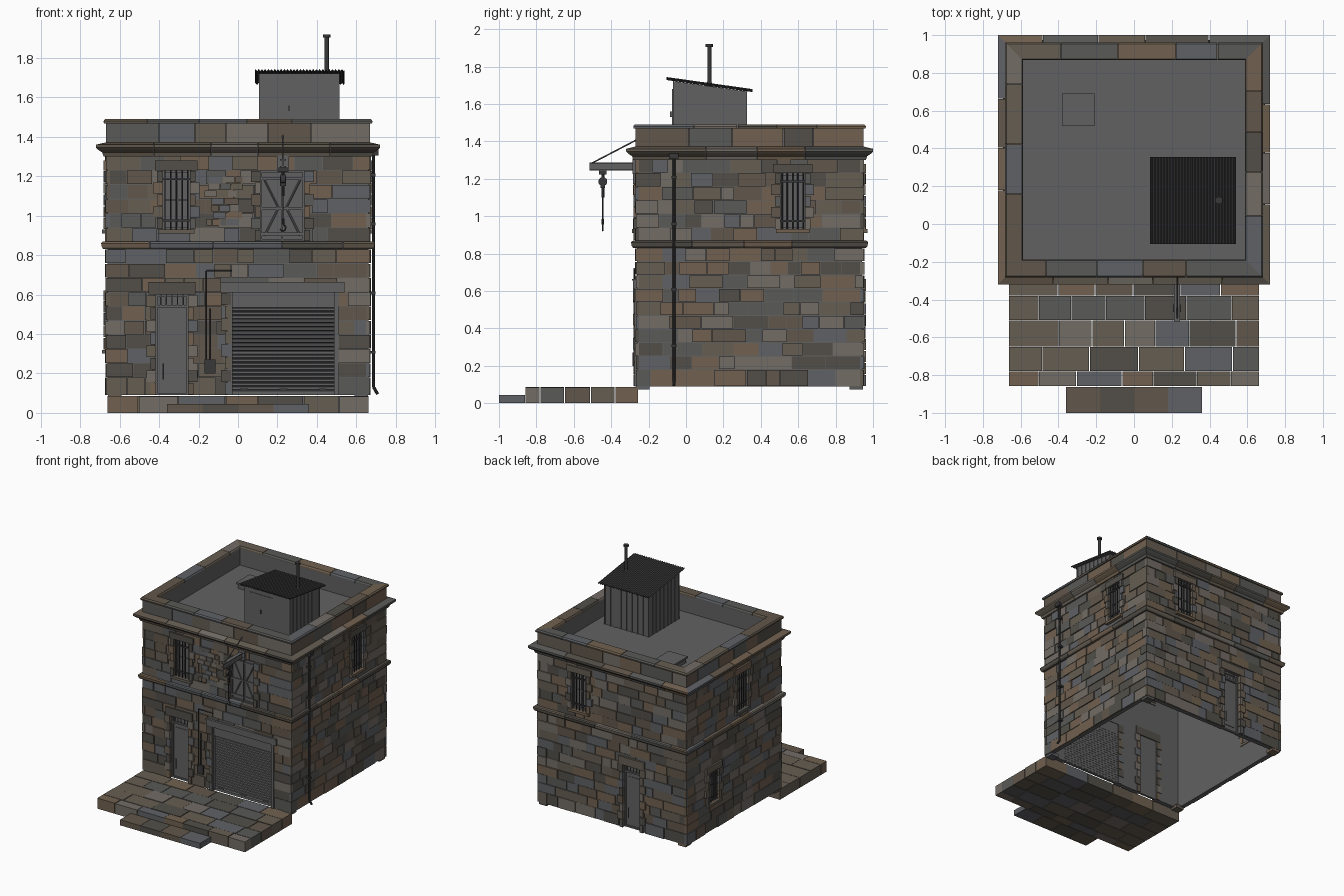
import bpy, bmesh, math, random
from mathutils import Matrix, Vector

if "Cube" in bpy.data.objects:
    bpy.data.objects.remove(bpy.data.objects["Cube"])

random.seed(7)
R = random.uniform

def mat(name, c):
    m = bpy.data.materials.new(name)
    m.diffuse_color = (*c, 1)
    m.use_nodes = True
    m.node_tree.nodes["Principled BSDF"].inputs["Base Color"].default_value = m.diffuse_color
    return m

STONE = [mat("stone_%d" % i, c) for i, c in enumerate([
    (.13, .11, .085), (.10, .10, .095), (.165, .12, .08), (.085, .078, .065),
    (.115, .12, .13), (.17, .15, .13), (.12, .095, .07)])]
GREY = [mat("grey_metal", (.12, .12, .12))]
DARK = [mat("dark_iron", (.04, .04, .04))]
I = Matrix.Identity(4)

def box(bm, x0, x1, y0, y1, z0, z1, M=I, mi=0):
    T = Matrix.Translation(((x0 + x1) / 2, (y0 + y1) / 2, (z0 + z1) / 2))
    S = Matrix.Diagonal((x1 - x0, y1 - y0, z1 - z0, 1))
    vs = bmesh.ops.create_cube(bm, size=1, matrix=M @ T @ S)["verts"]
    for f in vs[0].link_faces[:] + vs[-1].link_faces[:] + vs[2].link_faces[:] + vs[5].link_faces[:]:
        f.material_index = mi

def rod(bm, a, b, r, M=I, n=8, r2=None):
    a, b = M @ Vector(a), M @ Vector(b)
    d = b - a
    T = Matrix.Translation((a + b) / 2) @ d.to_track_quat('Z', 'Y').to_matrix().to_4x4()
    bmesh.ops.create_cone(bm, cap_ends=True, segments=n, radius1=r, radius2=r if r2 is None else r2,
                          depth=d.length, matrix=T)

def finish(bm, name, mats):
    bmesh.ops.recalc_face_normals(bm, faces=bm.faces[:])
    me = bpy.data.meshes.new(name)
    bm.to_mesh(me)
    bm.free()
    for m in mats:
        me.materials.append(m)
    ob = bpy.data.objects.new(name, me)
    bpy.context.collection.objects.link(ob)
    return ob

def tint():
    return random.randrange(len(STONE))

def carve(r, holes):
    """Rectangle minus rectangles; rectangles are (u0, u1, z0, z1)."""
    rects = [r]
    for h in holes:
        out = []
        for a, b, c, d in rects:
            if h[0] >= b or h[1] <= a or h[2] >= d or h[3] <= c:
                out.append((a, b, c, d))
                continue
            m0, m1 = max(a, h[0]), min(b, h[1])
            out += [(a, m0, c, d), (m1, b, c, d), (m0, m1, c, h[2]), (m0, m1, h[3], d)]
        rects = [q for q in out if q[1] - q[0] > .004 and q[3] - q[2] > .004]
    return rects

def cuts(a, b, lo, hi):
    xs = [a]
    while b - xs[-1] > hi * 1.2:
        xs.append(xs[-1] + R(lo, hi))
    return list(zip(xs, xs[1:] + [b]))

# Wall frames: local x along the wall, local -y outwards
HALF = {"front": .67, "right": .61, "back": .67, "left": .61}
CEN = {"front": (0, -.27), "right": (.67, .34), "back": (0, .95), "left": (-.67, .34)}
FR = {k: Matrix.Translation((*CEN[k], 0)) @ Matrix.Rotation(i * math.pi / 2, 4, 'Z')
      for i, k in enumerate(HALF)}
OPEN = {
    "front": [("door", -.42, -.25, .09, .60), ("shutter", -.04, .50, .09, .61),
              ("window", -.385, -.24, .93, 1.23), ("loading", .11, .34, .87, 1.23)],
    "right": [("window", .16, .30, .93, 1.23)],
    "back": [("window", -.365, -.22, .93, 1.23), ("door", .10, .26, .09, .60)],
    "left": [("window", .03, .17, .93, 1.23), ("window", -.33, -.20, .32, .57)]}
COURSES = [(.09, .18)] + [(.18 + i * .0722, .18 + (i + 1) * .0722) for i in range(9)] + \
          [(.865 + i * .0733, .865 + (i + 1) * .0733) for i in range(6)]

def surround(bm, M, kind, u0, u1, z0, z1):
    # toothed jamb stones, lintel and sill
    n = max(3, round((z1 - z0) / .065))
    h = (z1 - z0) / n
    for i in range(n):
        w = .045 if i % 2 else .025
        for a, b in ((u0 - w, u0 + .004), (u1 - .004, u1 + w)):
            if kind != "shutter" or b < u1:
                box(bm, a, b, -R(.009, .013), .045, z0 + i * h + .002, z0 + (i + 1) * h - .002, M, tint())
    if kind in ("door", "window"):
        box(bm, u0 - .035, u1 + .035, -.012, .045, z1, z1 + (.065 if kind == "door" else .05), M, tint())
    if kind == "window":
        box(bm, u0 - .02, u1 + .02, -.02, .045, z0 - .02, z0, M, tint())

def filling(k, i, M, kind, u0, u1, z0, z1):
    bm, um = bmesh.new(), (u0 + u1) / 2
    box(bm, u0, u1, .03, .036, z0, z1, M)
    if kind != "shutter":
        for a, b, c, d in ((u0, u0 + .012, z0, z1), (u1 - .012, u1, z0, z1),
                           (u0, u1, z1 - .012, z1), (u0, u1, z0, z0 + .012)):
            box(bm, a, b, .018, .034, c, d, M)
    if kind == "window":
        # sashes and security bars
        box(bm, um - .005, um + .005, .022, .032, z0, z1, M)
        box(bm, u0, u1, .022, .032, (z0 + z1) / 2 - .005, (z0 + z1) / 2 + .005, M)
        bars = bmesh.new()
        for j in range(5):
            u = u0 + (u1 - u0) * (j + .5) / 5
            rod(bars, (u, .004, z0), (u, .004, z1), .004, M, 6)
        for f in (.15, .85):
            z = z0 + (z1 - z0) * f
            box(bars, u0, u1, 0, .008, z - .005, z + .005, M)
        finish(bars, f"{k}_window_bars_{i}", DARK)
    elif kind == "door":
        box(bm, u0, u1, .016, .034, z1 - .065, z1 - .053, M)
        for j in range(5):
            u = u0 + (u1 - u0) * (j + 1) / 6
            rod(bm, (u, .02, z1 - .055), (u, .02, z1), .004, M, 6)
        rod(bm, (u0 + .04, .015, z0 + .08), (u0 + .04, .015, z0 + .16), .004, M, 6)
        box(bm, u0 + .03, u1 - .03, .026, .034, z0 + .05, z1 - .1, M)
    elif kind == "shutter":
        # slatted roller shutter with guides and steel lintel
        for j in range(22):
            z = z0 + .015 + j * .02
            rod(bm, (u0, .028, z), (u1, .028, z), .0105, M, 6)
        box(bm, u0, u1, .015, .036, z0, z0 + .02, M)
        box(bm, u0, u1, .004, .036, z1 - .075, z1, M)
        for a in (u0 - .012, u1 - .012):
            box(bm, a, a + .024, -.006, .036, z0, z1, M)
        box(bm, u0 - .05, u1 + .04, -.014, .036, z1, z1 + .045, M)
        box(bm, u0 - .05, u1 + .04, -.018, .036, z1 + .045, z1 + .055, M)
        for u in (u0 + .07, um, u1 - .07):
            box(bm, u - .02, u + .02, .008, .02, z0 + .025, z0 + .033, M)
    else:
        # braced double loading doors
        box(bm, um - .004, um + .004, .016, .034, z0, z1, M)
        for z in (z0 + .03, z0 + .16, z1 - .05):
            box(bm, u0, u1, .022, .034, z, z + .014, M)
        for s in (-1, 1):
            rod(bm, (um + s * .09, .026, z0 + .03), (um + s * .02, .026, z0 + .17), .005, M, 6)
            rod(bm, (um + s * .09, .026, z1 - .05), (um + s * .02, .026, z0 + .17), .005, M, 6)
    finish(bm, f"{k}_{kind}_{i}", GREY)

for k, M in FR.items():
    H, holes = HALF[k], [o[1:] for o in OPEN[k]]
    # backing wall
    bm = bmesh.new()
    for a, b, c, d in carve((-H + .01, H - .01, .09, 1.36), holes):
        box(bm, a, b, .008, .04, c, d, M)
    finish(bm, k + "_backing_wall", GREY)
    # coursed stones
    bm = bmesh.new()
    for z0, z1 in COURSES:
        for a, b in cuts(-H, H, .07, .19):
            mi, out = tint(), R(-.005, .004)
            for q in carve((a + .0015, b - .0015, z0 + .0015, z1 - .0015), holes):
                box(bm, q[0], q[1], -out, .02, q[2], q[3], M, mi)
    if k == "front":
        # rough blocked-up patch
        for r in range(7):
            for a, b in cuts(-.17 + R(0, .05), .03 - R(0, .05), .03, .07):
                box(bm, a, b - .003, -R(.004, .012), .02, .95 + r * .036, .983 + r * .036, M, tint())
    finish(bm, k + "_wall_stones", STONE)
    bm = bmesh.new()
    for i, (kind, *o) in enumerate(OPEN[k]):
        surround(bm, M, kind, *o)
        filling(k, i, M, kind, *o)
    finish(bm, k + "_opening_surrounds", STONE)

def band(name, prof, lo, hi, mats):
    """Closed (outset, z) profile run round the building as mitred stones."""
    bm = bmesh.new()
    for k, M in FR.items():
        H = HALF[k]
        for a, b in cuts(-H, H, lo, hi):
            mi = random.randrange(len(mats))
            ends = []
            for u, s in ((a, .0015), (b, -.0015)):
                ends.append([bm.verts.new(M @ Vector((math.copysign(H + d, u) if abs(u) == H else u + s, -d, z)))
                             for d, z in prof])
            n = len(prof)
            fs = [bm.faces.new(ends[0]), bm.faces.new(ends[1][::-1])]
            fs += [bm.faces.new((ends[0][i], ends[1][i], ends[1][(i + 1) % n], ends[0][(i + 1) % n])) for i in range(n)]
            for f in fs:
                f.material_index = mi
    finish(bm, name, mats)

band("string_course", [(-.02, .83), (.012, .83), (.02, .84), (.024, .86), (.018, .868), (-.02, .872)], .2, .36, STONE)
band("cornice", [(-.03, 1.30), (.012, 1.30), (.018, 1.32), (.04, 1.335), (.05, 1.345), (.05, 1.36), (0, 1.372), (-.03, 1.372)], .22, .38, STONE)
band("parapet", [(-.07, 1.36), (0, 1.36), (0, 1.47), (-.07, 1.47)], .14, .3, STONE)
band("parapet_coping", [(-.082, 1.468), (.01, 1.468), (.012, 1.48), (.004, 1.49), (-.076, 1.49), (-.082, 1.48)], .2, .36, STONE)
band("parapet_lining", [(-.078, 1.3), (-.068, 1.3), (-.068, 1.467), (-.078, 1.467)], 2, 3, GREY)

# roof deck and hatch
bm = bmesh.new()
box(bm, -.62, .62, -.22, .90, 1.31, 1.335)
finish(bm, "roof_deck", GREY)
bm = bmesh.new()
box(bm, -.37, -.22, .53, .68, 1.33, 1.37)
box(bm, -.38, -.21, .52, .69, 1.37, 1.385)
finish(bm, "roof_hatch", GREY)

# forecourt paving and step
bm = bmesh.new()
ys = [-.86, -.78, -.65, -.51, -.38, -.255]
for y0, y1 in zip(ys, ys[1:]):
    for a, b in cuts(-.665, .665, .15, .27):
        box(bm, a + .002, b - .002, y0 + .002, y1 - .002, 0, R(.083, .087), mi=tint())
finish(bm, "forecourt_paving", STONE)
bm = bmesh.new()
for i in range(4):
    x = -.36 + i * .18
    box(bm, x + .001, x + .179, -1, -.862, 0, .045, mi=tint())
finish(bm, "entry_step", STONE)
bm = bmesh.new()
for x in (-.66, .59):
    for y in (-.265, .875):
        box(bm, x, x + .07, y, y + .07, .072, .1, mi=tint())
finish(bm, "corner_feet", STONE)

# rooftop shed with sloped top and ribbed cladding
top = lambda y: 1.722 - (y + .07) * .14
bm = bmesh.new()
box(bm, .11, .51, -.07, .32, 1.33, 1.7)
for v in bm.verts:
    if v.co.z > 1.5:
        v.co.z = top(v.co.y)
for i in range(9):
    t = i / 8
    x, y = .115 + t * .39, -.065 + t * .38
    box(bm, x - .005, x + .005, .318, .326, 1.33, top(.32))
    for s in (.106, .508):
        box(bm, s, s + .006, y - .005, y + .005, 1.33, top(y) - .001)
box(bm, .16, .36, -.074, -.068, 1.34, 1.68)
box(bm, .255, .262, -.085, -.07, 1.53, 1.56)
finish(bm, "roof_shed", GREY)

# corrugated shed roof
bm = bmesh.new()
N, rows = 112, []
for y in (-.105, .355):
    for dz in (0, .006):
        rows.append([bm.verts.new((.085 + .455 * i / N, y, top(y) + .006 + dz + .005 * math.sin(i * math.pi / 2)))
                     for i in range(N + 1)])
for p, q in ((0, 2), (1, 3), (0, 1), (2, 3)):
    for i in range(N):
        bm.faces.new((rows[p][i], rows[p][i + 1], rows[q][i + 1], rows[q][i]))
finish(bm, "corrugated_roof", DARK)
bm = bmesh.new()
rod(bm, (.45, .125, 1.66), (.45, .125, 1.91), .011, n=12)
rod(bm, (.45, .125, 1.905), (.45, .125, 1.92), .02, n=12)
rod(bm, (.45, .125, 1.69), (.45, .125, 1.72), .022, n=12, r2=.011)
finish(bm, "flue_pipe", DARK)

# hoist beam with stay, trolley, pulley block and hook
X = .228
bm = bmesh.new()
for z in (1.245, 1.28):
    box(bm, X - .015, X + .015, -.515, -.25, z, z + .007)
box(bm, X - .004, X + .004, -.515, -.25, 1.245, 1.287)
box(bm, X - .03, X + .03, -.285, -.26, 1.225, 1.305)
rod(bm, (X, -.5, 1.285), (X, -.26, 1.41), .004)
finish(bm, "hoist_beam", GREY)
bm = bmesh.new()
box(bm, X - .022, X + .022, -.465, -.425, 1.222, 1.245)
rod(bm, (X, -.445, 1.23), (X, -.445, 1.2), .008)
rod(bm, (X - .012, -.445, 1.185), (X + .012, -.445, 1.185), .024, n=14)
box(bm, X - .016, X + .016, -.458, -.432, 1.15, 1.205)
rod(bm, (X, -.445, 1.15), (X, -.445, .975), .0035)
rod(bm, (X, -.445, 1.15), (X, -.445, 1.10), .008)
rod(bm, (X, -.445, .985), (X, -.445, .955), .007)
pts = [(X + .014 * math.sin(t), -.445, .938 + .016 * math.cos(t)) for t in [i * .55 for i in range(9)]]
for a, b in zip(pts, pts[1:]):
    rod(bm, a, b, .004, n=6)
finish(bm, "hoist_block_and_hook", DARK)

# downpipe on the right wall
bm = bmesh.new()
P = [(.688, -.065, 1.32), (.688, -.065, .13), (.708, -.065, .095)]
for a, b in zip(P, P[1:]):
    rod(bm, a, b, .008, n=10)
box(bm, .668, .712, -.09, -.04, 1.305, 1.335)
for z in (.3, .6, .95, 1.2):
    box(bm, .665, .698, -.078, -.052, z, z + .015)
finish(bm, "downpipe", DARK)

# wall conduit and switch box
bm = bmesh.new()
for a, b in (((-.16, -.278, .27), (-.16, -.278, .72)), ((-.16, -.278, .72), (-.03, -.278, .72)),
             ((-.14, -.278, .27), (-.14, -.278, .53))):
    rod(bm, a, b, .004)
box(bm, -.17, -.115, -.285, -.265, .2, .27)
finish(bm, "conduit_and_switch_box", DARK)
